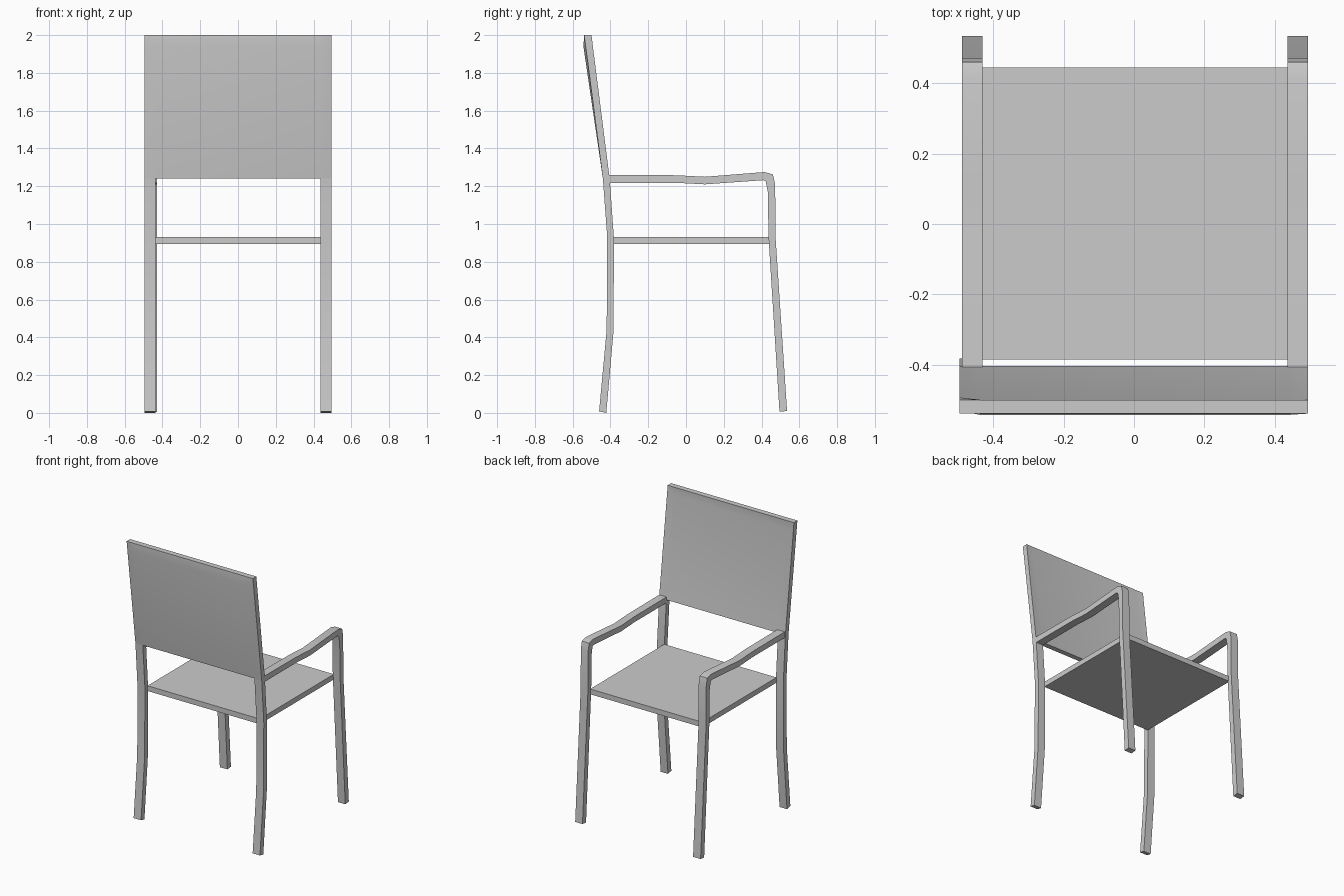
import bpy, bmesh, math

if "Cube" in bpy.data.objects:
    bpy.data.objects.remove(bpy.data.objects["Cube"])


def finish(bm, name, angle=30):
    bmesh.ops.recalc_face_normals(bm, faces=bm.faces)
    mesh = bpy.data.meshes.new(name)
    bm.to_mesh(mesh)
    bm.free()
    obj = bpy.data.objects.new(name, mesh)
    bpy.context.collection.objects.link(obj)
    bpy.ops.object.select_all(action='DESELECT')
    obj.select_set(True)
    bpy.context.view_layer.objects.active = obj
    bpy.ops.object.shade_smooth_by_angle(angle=math.radians(angle))
    return obj


def bar(name, stations, x0, x1):
    """Square bar swept through (y, z, y, z) edge pairs."""
    bm = bmesh.new()
    rings = [[bm.verts.new(p) for p in ((x0, a, b), (x1, a, b), (x1, c, d), (x0, c, d))]
             for a, b, c, d in stations]
    for r, s in zip(rings, rings[1:]):
        for i in range(4):
            j = (i + 1) % 4
            bm.faces.new((r[i], r[j], s[j], s[i]))
    bm.faces.new(rings[0])
    bm.faces.new(rings[-1])
    return finish(bm, name)


# Leg and armrest side profiles
back_leg = [(-0.46, 0.008, -0.422, 0.0), (-0.42, 0.44, -0.383, 0.44),
            (-0.417, 0.93, -0.382, 0.93), (-0.440, 1.24, -0.404, 1.24)]
arm_leg = [(-0.41, 1.26, -0.408, 1.218), (-0.05, 1.258, -0.05, 1.218),
           (0.10, 1.25, 0.10, 1.21), (0.415, 1.275, 0.41, 1.232),
           (0.46, 1.263, 0.422, 1.225), (0.472, 1.21, 0.433, 1.17),
           (0.474, 0.93, 0.437, 0.93), (0.535, 0.01, 0.495, 0.006)]

bar("back_leg_left", back_leg, -0.496, -0.438)
bar("back_leg_right", back_leg, 0.437, 0.494)
bar("armrest_front_leg_left", arm_leg, -0.489, -0.430)
bar("armrest_front_leg_right", arm_leg, 0.437, 0.494)

# Seat slab
bar("seat", [(-0.385, 0.895, -0.385, 0.932), (0.445, 0.895, 0.445, 0.932)], -0.44, 0.44)

# Backrest: panel sagging slightly backwards inside its frame edge
xs = (-0.496, -0.436, 0.436, 0.494)
rows = ((1.24, -0.440, -0.404, 0.0), (1.94, -0.531, -0.493, 0.012), (2.0, -0.539, -0.500, 0.0))
bm = bmesh.new()
grids = []
for side in (1, 2):
    grids.append([[bm.verts.new((x, r[side] - (r[3] if i in (1, 2) else 0), r[0]))
                   for i, x in enumerate(xs)] for r in rows])
for g in grids:
    for r in range(2):
        for c in range(3):
            bm.faces.new((g[r][c], g[r][c + 1], g[r + 1][c + 1], g[r + 1][c]))
a, b = grids
for r in (0, 2):
    for c in range(3):
        bm.faces.new((a[r][c], a[r][c + 1], b[r][c + 1], b[r][c]))
for c in (0, 3):
    for r in range(2):
        bm.faces.new((a[r][c], a[r + 1][c], b[r + 1][c], b[r][c]))
finish(bm, "backrest")
